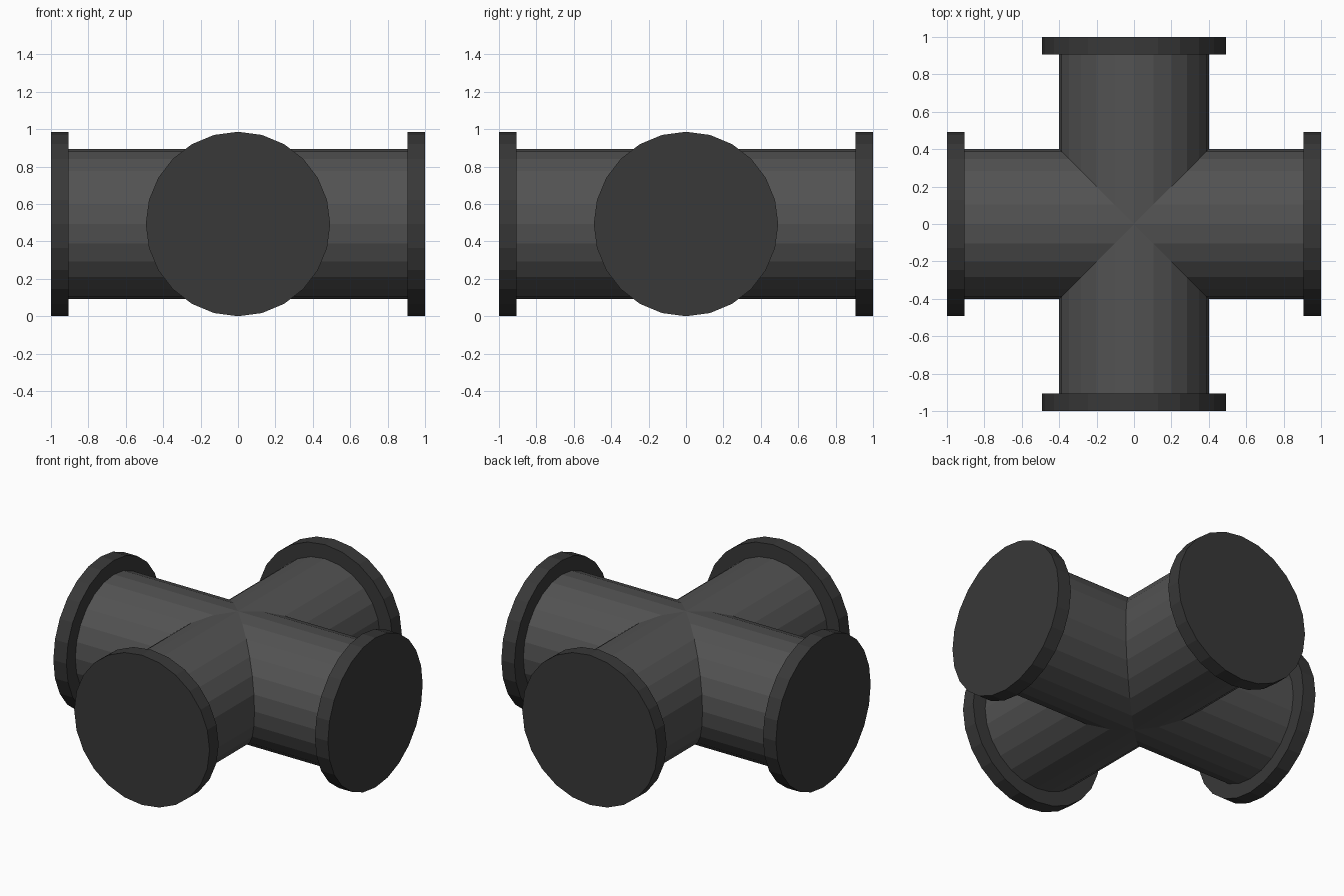
import bpy, bmesh
from math import sin, cos, pi
from mathutils import Matrix

if "Cube" in bpy.data.objects:
    bpy.data.objects.remove(bpy.data.objects["Cube"])

SIDES = 24
Z = 0.493          # axis height
TUBE_R = 0.4
FLANGE_R = 0.493
FLANGE_X = 0.905   # inner face of flange


def material(name, value):
    m = bpy.data.materials.new(name)
    m.diffuse_color = (value, value, value, 1)
    m.use_nodes = True
    m.node_tree.nodes["Principled BSDF"].inputs["Base Color"].default_value = m.diffuse_color
    return m


def make_object(name, bm, mat):
    bmesh.ops.recalc_face_normals(bm, faces=bm.faces)
    mesh = bpy.data.meshes.new(name)
    bm.to_mesh(mesh)
    bm.free()
    mesh.materials.append(mat)
    obj = bpy.data.objects.new(name, mesh)
    bpy.context.collection.objects.link(obj)
    return obj


def ring(bm, radius, x_at, turn):
    """Ring around the x axis, turned about z; x_at gives x from y."""
    verts = []
    for i in range(SIDES):
        a = 2 * pi * i / SIDES
        y = radius * sin(a)
        v = bm.verts.new((x_at(y), y, radius * cos(a)))
        v.co = turn @ v.co
        v.co.z += Z
        verts.append(v)
    return verts


def bridge(bm, a, b):
    for i in range(SIDES):
        j = (i + 1) % SIDES
        quad = [a[i], a[j], b[j], b[i]]
        bm.faces.new(quad)


tube_mat = material("tube_grey", 0.085)
flange_mat = material("flange_grey", 0.04)
turns = [Matrix.Rotation(k * pi / 2, 3, 'Z') for k in range(4)]

# Four tube arms, mitred together along the diagonals
bm = bmesh.new()
for turn in turns:
    bridge(bm, ring(bm, TUBE_R, abs, turn),
           ring(bm, TUBE_R, lambda y: FLANGE_X, turn))
bmesh.ops.remove_doubles(bm, verts=bm.verts, dist=0.0005)
make_object("cross_tube", bm, tube_mat)

# Closed flange disc on each end
for side, turn in zip(("right", "back", "left", "front"), turns):
    bm = bmesh.new()
    inner = ring(bm, FLANGE_R, lambda y: FLANGE_X, turn)
    outer = ring(bm, FLANGE_R, lambda y: 1.0, turn)
    bridge(bm, inner, outer)
    bm.faces.new(inner)
    bm.faces.new(outer)
    make_object(side + "_flange", bm, flange_mat)
